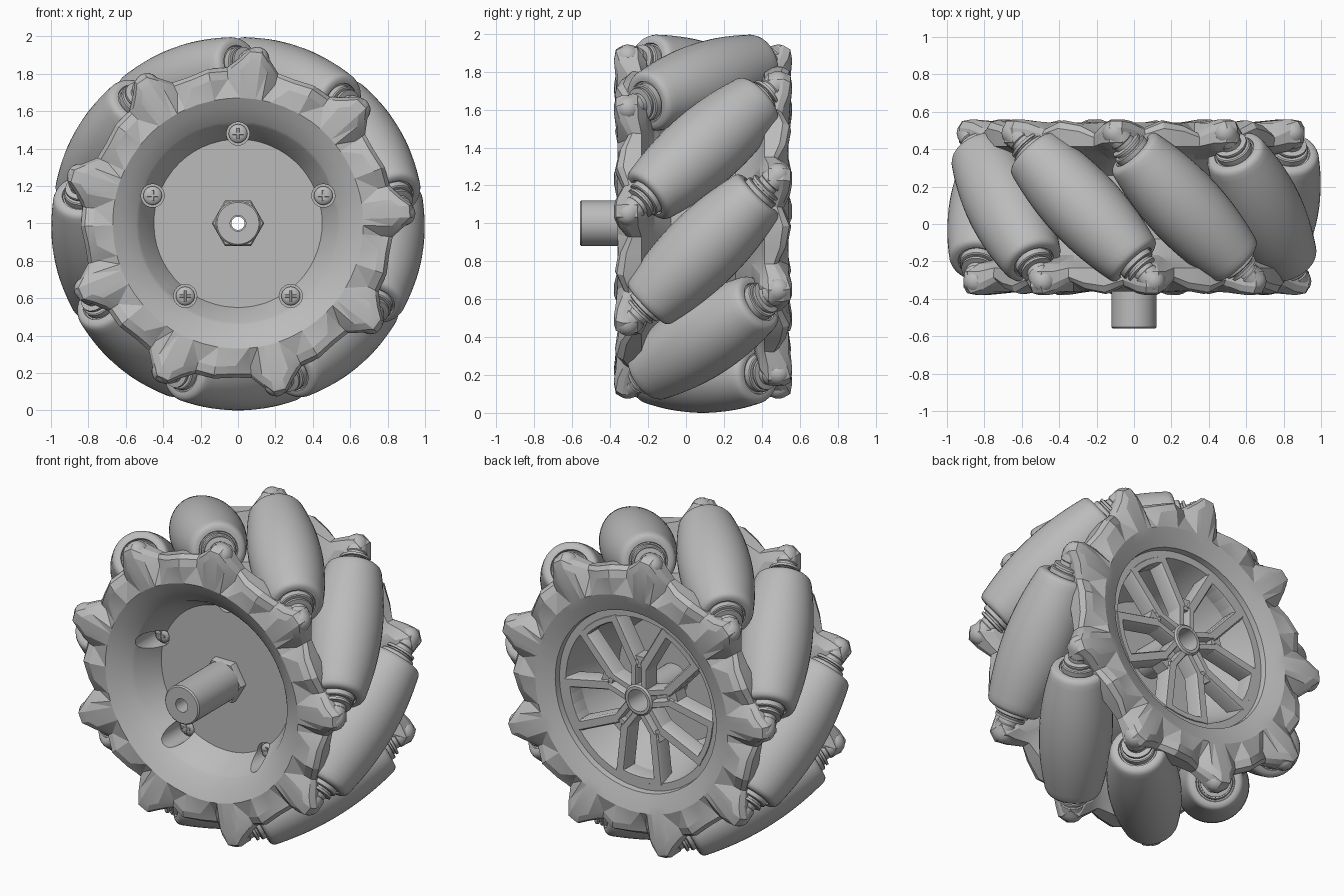
import bpy, bmesh, math
from mathutils import Vector, Matrix

if "Cube" in bpy.data.objects:
    bpy.data.objects.remove(bpy.data.objects["Cube"])

MID = 0.09          # middle plane of the wheel along y
N = 9               # rollers
grey = bpy.data.materials.new("grey")
grey.diffuse_color = (0.5, 0.5, 0.5, 1)
grey.use_nodes = True
grey.node_tree.nodes["Principled BSDF"].inputs["Base Color"].default_value = grey.diffuse_color


def P(r, deg, y):
    a = math.radians(deg)
    return Vector((r * math.cos(a), y, 1 + r * math.sin(a)))


def smooth(ob, angle):
    bpy.ops.object.select_all(action='DESELECT')
    ob.select_set(True)
    bpy.context.view_layer.objects.active = ob
    bpy.ops.object.shade_smooth_by_angle(angle=math.radians(angle))


def finish(bm, name, angle=35):
    bmesh.ops.remove_doubles(bm, verts=bm.verts, dist=1e-5)
    bmesh.ops.recalc_face_normals(bm, faces=bm.faces)
    me = bpy.data.meshes.new(name)
    bm.to_mesh(me)
    bm.free()
    me.materials.append(grey)
    ob = bpy.data.objects.new(name, me)
    bpy.context.collection.objects.link(ob)
    smooth(ob, angle)
    return ob


def skin(bm, rings, wrap):
    """Join rings of points with quads; wrap joins last ring to first."""
    vs = [[bm.verts.new(p) for p in ring] for ring in rings]
    n = len(vs[0])
    for k in range(len(vs) - (0 if wrap else 1)):
        a, b = vs[k], vs[(k + 1) % len(vs)]
        for i in range(n):
            j = (i + 1) % n
            bm.faces.new((a[i], a[j], b[j], b[i]))
    if not wrap:
        bm.faces.new(vs[0])
        bm.faces.new(vs[-1])


def lathe(name, prof, loc, axis, n=32, wrap=False):
    """Revolve (radius, distance) pairs about an axis through loc."""
    m = Matrix.Translation(loc) @ Vector(axis).to_track_quat('Z', 'Y').to_matrix().to_4x4()
    bm = bmesh.new()
    skin(bm, [[m @ Vector((r * math.cos(2 * math.pi * i / n), r * math.sin(2 * math.pi * i / n), s))
               for i in range(n)] for r, s in prof], wrap)
    return finish(bm, name)


def bar(bm, p, q, width, y0, y1):
    """Box between two points of the wheel plane, narrower at its face y1."""
    d = (q - p).normalized()
    side = Vector((-d.z, 0, d.x)) * width / 2
    rings = []
    for y, k in ((y0, 1.0), (y1 + (y0 - y1) * .15, 1.0), (y1, 0.7)):
        ring = [p - side * k, q - side * k, q + side * k, p + side * k]
        rings.append([Vector((v.x, y, v.z)) for v in ring])
    skin(bm, rings, False)


# side plates: lobed rings, (angle from lug, outer radius, lug weight, hollow depth)
LOBE = [(-15, .825, 0, .025), (-9, .83, 0, .065), (-5, .89, .9, .02), (-2, .94, 1, 0),
        (2, .94, 1, 0), (5, .89, .9, .01), (10, .835, 0, .045), (17, .84, 0, .005)]


def side_plate(name, lug, sense, inner, core):
    """sense +1 is the front plate, -1 the mirrored back plate; y is given for the front."""
    cols = [(lug + sense * (40 * k + t), r, w, h) for k in range(N) for t, r, w, h in LOBE]

    def fy(y):
        return y if sense > 0 else 2 * MID - y

    def ring(rad, y):
        return [P(rad(r), a, fy(y(w, h))) for a, r, w, h in cols]
    rings = [ring(lambda r: c, lambda w, h: y) for c, y in inner]
    rings.append(ring(lambda r: .67, lambda w, h: -.362))
    rings.append(ring(lambda r: r * .9 + .02, lambda w, h: -.38 + h))
    rings.append(ring(lambda r: r - .02, lambda w, h: -.37 + h))
    rings.append(ring(lambda r: r, lambda w, h: -.335 + h * .8))
    rings.append(ring(lambda r: r - .005, lambda w, h: -.235 - .02 * w))
    rings.append(ring(lambda r: r * .92, lambda w, h: -.21))
    rings.append(ring(lambda r: .67, lambda w, h: -.165))
    rings += [ring(lambda r: c, lambda w, h: y) for c, y in core]
    bm = bmesh.new()
    skin(bm, rings, True)
    # split the bent quads into crisp facets
    bmesh.ops.triangulate(bm, faces=bm.faces[:])
    return finish(bm, name, 17)


front = side_plate("front_side_plate", 84, 1,
                   [(.45, -.12), (.53, -.27), (.545, -.285), (.62, -.335)],
                   [(.57, -.08), (.57, MID), (.45, MID)])
side_plate("back_side_plate", 16, -1,
           [(.38, .06), (.47, -.16), (.505, -.27), (.51, -.285), (.555, -.285), (.56, -.32),
            (.62, -.345)],
           [(.57, -.08), (.57, MID)])

# dish floors on both sides of the drum
floor = lathe("dish_floor", [(.035, -.12), (.452, -.12), (.452, -.04), (.035, -.04)],
              (0, 0, 1), (0, 1, 0), 72, True)
lathe("rear_floor", [(.04, .08), (.385, .08), (.385, .12), (.04, .12)],
      (0, 0, 1), (0, 1, 0), 72, True)

# screws sunk in round pockets around the floor
for k in range(5):
    a = 90 + 72 * k
    cutter = lathe("screw_pocket_cutter", [(.062, -.45), (.062, -.085)], P(.48, a, 0), (0, 1, 0), 24)
    cutter.hide_render = True
    for ob in (front, floor):
        mod = ob.modifiers.new("pocket", 'BOOLEAN')
        mod.operation = 'DIFFERENCE'
        mod.solver = 'EXACT'
        mod.object = cutter
        bpy.context.view_layer.objects.active = ob
        bpy.ops.object.modifier_apply(modifier=mod.name)
    bpy.data.objects.remove(cutter)
    lathe("screw_head", [(.022, -.117), (.04, -.112), (.05, -.10), (.05, -.08)],
          P(.48, a, 0), (0, 1, 0), 24)
    bm = bmesh.new()
    for e, y in ((Vector((.03, 0, 0)), -.122), (Vector((0, 0, .03)), -.123)):
        bar(bm, P(.48, a, 0) - e, P(.48, a, 0) + e, .014, -.105, y)
    finish(bm, "screw_cross")
smooth(front, 17)
smooth(floor, 28)

# drive shaft, hexagonal nut and rear hub tube
lathe("drive_shaft", [(.042, -.56), (.112, -.56), (.12, -.552), (.12, -.10), (.042, -.10)],
      (0, 0, 1), (0, 1, 0), 40, True)
lathe("hex_nut", [(.05, -.165), (.132, -.165), (.14, -.155), (.14, -.11), (.05, -.11)],
      (0, 0, 1), (0, 1, 0), 6, True)
lathe("rear_hub", [(.042, -.05), (.095, -.05), (.095, .47), (.085, .48), (.068, .48),
                   (.068, .2), (.042, .2)], (0, 0, 1), (0, 1, 0), 40, True)

# rear spokes: slotted stem splitting into two arms, joined by short rim arcs
bm = bmesh.new()
Y0, Y1 = .37, .47
for k in range(5):
    a = 90 + 72 * k
    t = P(1, a + 90, 0) - Vector((0, 0, 1))
    for s in (-1, 1):
        bar(bm, P(.08, a, 0) + t * s * .036, P(.25, a, 0) + t * s * .036, .044, Y0, Y1)
        bar(bm, P(.21, a, 0) + t * s * .03, P(.515, a + s * 21, 0), .065, Y0, Y1)
    bar(bm, P(.2, a, 0), P(.27, a, 0), .09, Y0, Y1 - .01)
    bar(bm, P(.08, a, 0), P(.22, a, 0), .05, Y0, Y1 - .05)
    for j in range(4):
        b = a + 21 + 7.5 * j
        bar(bm, P(.497, b - .5, 0), P(.497, b + 8, 0), .045, Y0, Y1)
finish(bm, "rear_spokes")

# rollers: barrel profile that follows the wheel's outer circle
D, H = .79, .40


def barrel(s):
    return 1 - math.sqrt(D * D + s * s / 2)


half = [(barrel(H * i / 10), H * i / 10) for i in range(10)]
half += [(.163, .392), (.155, .408), (.142, .418), (.125, .42), (.112, .42), (.108, .41), (.10, .41),
         (.10, .442), (.094, .447), (.078, .447), (.078, .458), (.088, .46), (.088, .474),
         (.06, .478)]
half += [(.06, .50), (.066, .505), (.066, .56)]
half += [(.066 * math.cos(x), .56 + .066 * math.sin(x)) for x in (.35, .7, 1.05, 1.4)]
prof = [(r, -s) for r, s in reversed(half[1:])] + half
for k in range(N):
    a = -90 + 40 * k
    tangent = P(1, a + 90, 0) - Vector((0, 0, 1))
    lathe("roller", prof, P(D, a, MID), tangent + Vector((0, 1, 0)), 40)
